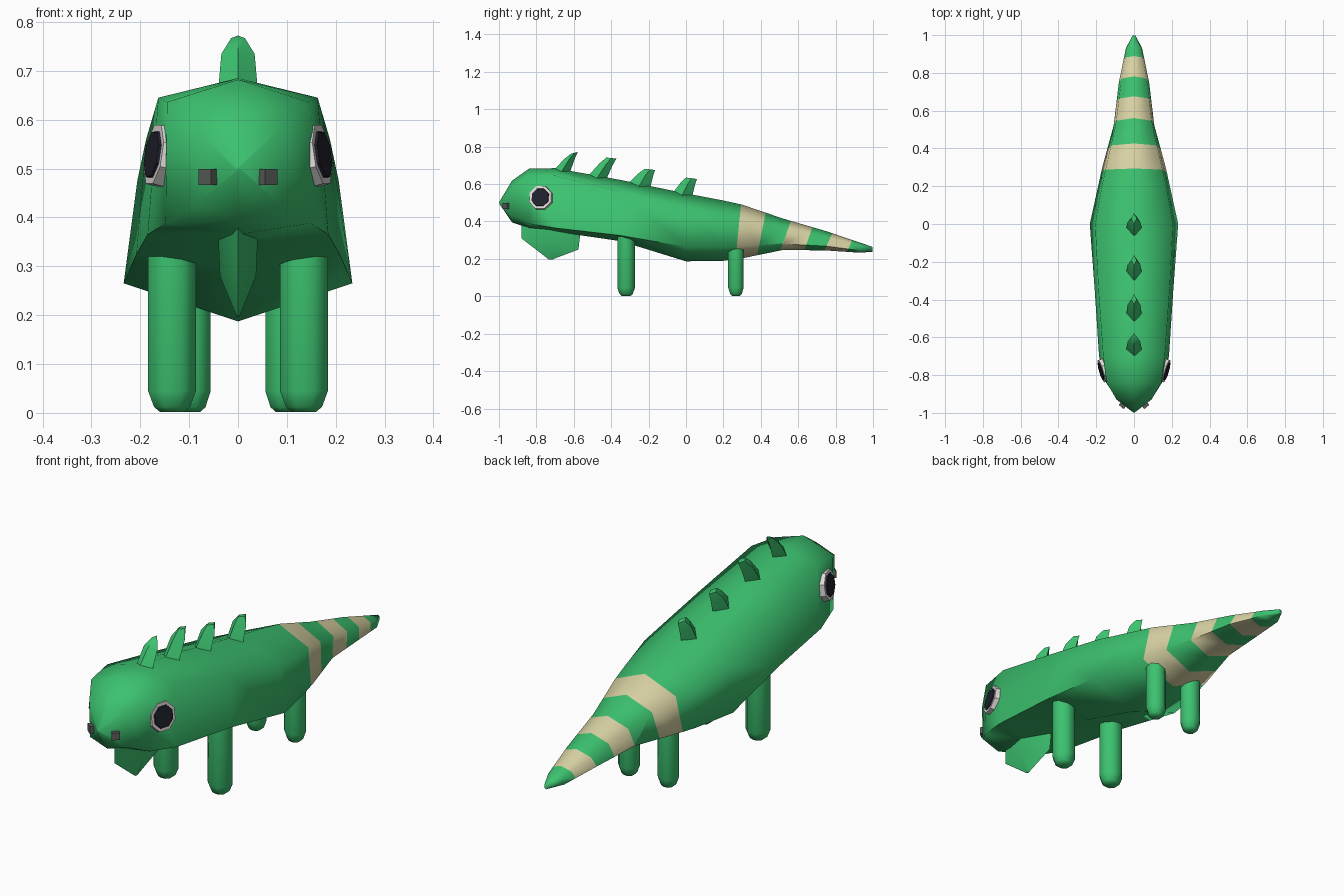
import bpy, bmesh, math
from mathutils import Vector, Matrix

cube = bpy.data.objects.get("Cube")
if cube:
    bpy.data.objects.remove(cube, do_unlink=True)


def material(name, rgb):
    m = bpy.data.materials.new(name)
    m.diffuse_color = (*rgb, 1)
    m.use_nodes = True
    node = next(n for n in m.node_tree.nodes if n.type == 'BSDF_PRINCIPLED')
    node.inputs["Base Color"].default_value = (*rgb, 1)
    return m


GREEN = material("leaf green", (0.045, 0.54, 0.16))
SAND = material("sand", (0.69, 0.65, 0.37))
WHITE = material("eye white", (0.75, 0.72, 0.71))
BLACK = material("pupil black", (0.015, 0.015, 0.026))
GREY = material("nostril grey", (0.10, 0.11, 0.10))


def finish(name, bm, mats, angle=None):
    """Turn a bmesh into an object; angle is the smoothing limit in degrees."""
    bmesh.ops.recalc_face_normals(bm, faces=bm.faces)
    mesh = bpy.data.meshes.new(name)
    bm.to_mesh(mesh)
    bm.free()
    for m in mats:
        mesh.materials.append(m)
    ob = bpy.data.objects.new(name, mesh)
    bpy.context.collection.objects.link(ob)
    if angle:
        bpy.ops.object.select_all(action='DESELECT')
        ob.select_set(True)
        bpy.context.view_layer.objects.active = ob
        bpy.ops.object.shade_smooth_by_angle(angle=math.radians(angle))
    return ob


def loft(rings):
    """Skin a list of point rings and close both ends."""
    bm = bmesh.new()
    loops = [[bm.verts.new(p) for p in ring] for ring in rings]
    for a, b in zip(loops, loops[1:]):
        n = len(a)
        for i in range(n):
            j = (i + 1) % n
            bm.faces.new((a[i], a[j], b[j], b[i]))
    bm.faces.new(loops[0])
    bm.faces.new(loops[-1])
    return bm


# Body: six-sided sections (y, top z, upper w, upper z, lower w, lower z, bottom z)
sections = [
    (-0.998, 0.505, 0.004, 0.503, 0.004, 0.497, 0.495),
    (-0.93, 0.618, 0.092, 0.585, 0.088, 0.425, 0.395),
    (-0.84, 0.682, 0.145, 0.636, 0.148, 0.388, 0.365),
    (-0.70, 0.685, 0.163, 0.645, 0.185, 0.365, 0.346),
    (-0.35, 0.622, 0.188, 0.560, 0.208, 0.325, 0.295),
    (0.0, 0.550, 0.206, 0.475, 0.234, 0.265, 0.187),
    (0.20, 0.512, 0.170, 0.440, 0.190, 0.262, 0.190),
    (0.30, 0.490, 0.148, 0.425, 0.168, 0.268, 0.203),
    (0.52, 0.415, 0.098, 0.370, 0.108, 0.280, 0.248),
    (0.75, 0.348, 0.068, 0.318, 0.080, 0.268, 0.245),
    (0.93, 0.287, 0.037, 0.273, 0.043, 0.245, 0.233),
    (0.998, 0.264, 0.008, 0.260, 0.008, 0.242, 0.238),
]
bm = loft([[(0, y, t), (uw, y, uz), (lw, y, lz), (0, y, b), (-lw, y, lz), (-uw, y, uz)]
           for y, t, uw, uz, lw, lz, b in sections])
# Tail bands: slanted cuts (centre y, centre z, slant), coloured between pairs
cuts = [(0.28, 0.35, 0.10), (0.405, 0.34, 0.20), (0.535, 0.33, 0.35),
        (0.655, 0.31, 0.35), (0.765, 0.30, 0.45), (0.875, 0.27, 0.45)]
for y, z, k in cuts:
    bmesh.ops.bisect_plane(bm, geom=bm.verts[:] + bm.edges[:] + bm.faces[:],
                           plane_co=(0, y, z), plane_no=(0, 1, -k))
for f in bm.faces:
    c = f.calc_center_median()
    passed = sum(c.y - y - k * (c.z - z) > 0 for y, z, k in cuts)
    f.material_index = passed % 2
finish("body", bm, [GREEN, SAND], 80)


def blade(name, rings, angle):
    """Diamond-section fin from rings of (front y, front z, back y, back z, half width)."""
    finish(name, loft([[(0, fy, fz), (w, (fy + by) / 2, (fz + bz) / 2),
                        (0, by, bz), (-w, (fy + by) / 2, (fz + bz) / 2)]
                       for fy, fz, by, bz, w in rings]), [GREEN], angle)


# Back spikes: front base, front tip, back tip, back base as (y, z)
spikes = [
    ((-0.72, 0.68), (-0.615, 0.762), (-0.578, 0.772), (-0.625, 0.67)),
    ((-0.535, 0.65), (-0.425, 0.742), (-0.372, 0.736), (-0.435, 0.625)),
    ((-0.32, 0.61), (-0.22, 0.682), (-0.165, 0.675), (-0.195, 0.585)),
    ((-0.08, 0.56), (0.0, 0.635), (0.058, 0.627), (0.03, 0.54)),
]
for i, (fb, ft, bt, bb) in enumerate(spikes):
    mid = [a * 0.35 + b * 0.65 for a, b in zip(fb + bb, ft + bt)]
    blade(f"back_spike_{i + 1}",
          [(fb[0], fb[1] - 0.02, bb[0], bb[1] - 0.02, 0.041), (*mid, 0.034),
           (*ft, *bt, 0.014)], 40)

# Throat flap under the chin
blade("throat_flap", [(-0.88, 0.40, -0.56, 0.38, 0.042), (-0.88, 0.31, -0.575, 0.25, 0.037),
                      (-0.735, 0.198, -0.715, 0.197, 0.003)], 40)


# Legs: octagonal posts with tapered feet
def leg(name, x, y, rx, ry, top):
    rings = []
    for z, s in ((top, 1.0), (0.045, 1.0), (0.012, 0.75), (0.002, 0.5)):
        rings.append([(x + rx * s * 1.06 * math.cos(a), y + ry * s * 1.06 * math.sin(a), z)
                      for a in (math.pi / 4 * (i + 0.5) for i in range(8))])
    finish(name, loft(rings), [GREEN], 50)


# Eyes: octagonal discs
def disc(name, centre, normal, radius, depth, mat):
    bm = bmesh.new()
    rot = Vector(normal).to_track_quat('Z', 'Y').to_matrix().to_4x4()
    bmesh.ops.create_cone(bm, cap_ends=True, segments=8, radius1=radius, radius2=radius * 0.95,
                          depth=depth, matrix=Matrix.Translation(centre) @ rot
                          @ Matrix.Rotation(math.pi / 8, 4, 'Z'))
    finish(name, bm, [mat])


for side, s in (("left", 1), ("right", -1)):
    leg(f"front_leg_{side}", s * 0.135, -0.32, 0.050, 0.048, 0.33)
    leg(f"hind_leg_{side}", s * 0.098, 0.267, 0.043, 0.042, 0.26)
    n = Vector((s * 0.95, -0.28, 0.15)).normalized()
    c = Vector((s * 0.168, -0.778, 0.528))
    disc(f"eye_white_{side}", c - n * 0.012, n, 0.069, 0.034, WHITE)
    disc(f"pupil_{side}", c + n * 0.006, n, 0.052, 0.008, BLACK)
    # Nostril block turned along the snout
    bm = bmesh.new()
    bmesh.ops.create_cube(bm, size=1, matrix=Matrix.Translation((s * 0.062, -0.962, 0.483))
                          @ Matrix.Rotation(s * math.radians(40), 4, 'Z')
                          @ Matrix.Diagonal((0.034, 0.018, 0.033, 1)))
    finish(f"nostril_{side}", bm, [GREY])
